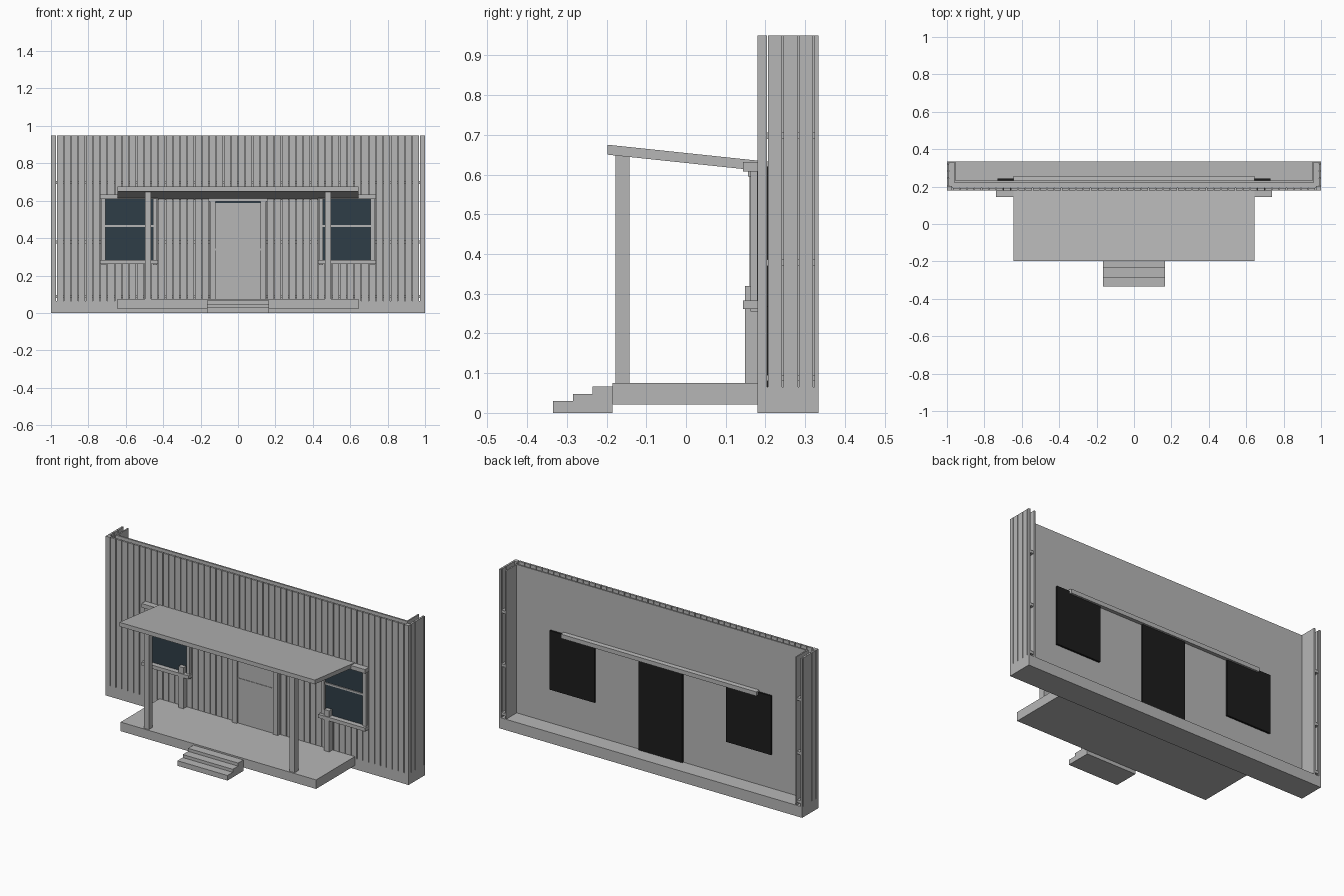
import bpy, bmesh

if "Cube" in bpy.data.objects:
    bpy.data.objects.remove(bpy.data.objects["Cube"])


def material(name, rgb):
    m = bpy.data.materials.new(name)
    m.diffuse_color = (*rgb, 1)
    m.use_nodes = True
    m.node_tree.nodes["Principled BSDF"].inputs["Base Color"].default_value = m.diffuse_color
    return m


GREY = material("grey", (0.47, 0.47, 0.47))
GLASS = material("dark_glass", (0.028, 0.047, 0.063))
BLACK = material("black", (0.012, 0.012, 0.012))


def boxes(name, spans, mat=GREY):
    """One object made of boxes given as (x0, x1, y0, y1, z0, z1)."""
    bm = bmesh.new()
    for x0, x1, y0, y1, z0, z1 in spans:
        for v in bmesh.ops.create_cube(bm, size=1)["verts"]:
            v.co = (x1 if v.co.x > 0 else x0,
                    y1 if v.co.y > 0 else y0,
                    z1 if v.co.z > 0 else z0)
    return finish(name, bm, mat)


def finish(name, bm, mat):
    bmesh.ops.recalc_face_normals(bm, faces=bm.faces)
    me = bpy.data.meshes.new(name)
    bm.to_mesh(me)
    bm.free()
    me.materials.append(mat)
    ob = bpy.data.objects.new(name, me)
    bpy.context.collection.objects.link(ob)
    return ob


def both(spans):
    """Add the left-right mirror of every box."""
    return spans + [(-b, -a, *rest) for a, b, *rest in spans]


def extrude_profile(name, yz, x0, x1, mat=GREY):
    bm = bmesh.new()
    f = bm.faces.new([bm.verts.new((x0, y, z)) for y, z in yz])
    ex = bmesh.ops.extrude_face_region(bm, geom=[f])["geom"]
    for v in ex:
        if isinstance(v, bmesh.types.BMVert):
            v.co.x = x1
    return finish(name, bm, mat)


BASE, TOP = 0.065, 0.95
FRONT, BACK = 0.18, 0.333
GAP = 0.004

# Foundation and the flat inner panels
boxes("foundation", [(-1, 1, FRONT, BACK, 0, BASE)])
boxes("inner_wall", [(-0.955, 0.955, 0.222, 0.232, BASE, TOP)])
boxes("inner_side_panels", both([(0.955, 0.963, 0.222, BACK, BASE, TOP)]))

# Vertical cladding planks on the front and the two short returns
pitch = 1.94 / 50
boxes("front_planks", [(-0.97 + i * pitch + GAP / 2, -0.97 + (i + 1) * pitch - GAP / 2,
                        FRONT, 0.192, BASE, TOP) for i in range(50)])
side = []
for a, b in [(0.207, 0.242), (0.245, 0.282), (0.285, 0.32), (0.323, BACK)]:
    side.append((0.988, 1, a, b, BASE, TOP))
boxes("side_planks", both(side))
boxes("corner_boards", both([(0.972, 1, FRONT, 0.204, BASE, TOP)]))

# Battens joining planks and inner panels
rails = [0.08, 0.37, 0.69]
boxes("front_battens", [(-0.975, 0.975, 0.192, 0.222, z, z + 0.016) for z in rails])
boxes("side_battens", both([(0.963, 0.988, 0.2, 0.328, z, z + 0.016) for z in rails]))

# Porch deck, steps, posts and sloping roof
boxes("porch_deck", [(-0.645, 0.645, -0.185, FRONT, 0.021, 0.075)])
extrude_profile("steps", [(-0.335, 0), (-0.335, 0.03), (-0.285, 0.03), (-0.285, 0.048),
                          (-0.235, 0.048), (-0.235, 0.066), (-0.185, 0.066), (-0.185, 0)],
                -0.165, 0.165)
boxes("porch_posts", both([(0.465, 0.498, -0.177, -0.142, 0.075, 0.648)]))
boxes("short_wall_posts", both([(0.465, 0.498, 0.148, FRONT, 0.075, 0.32)]))
extrude_profile("porch_roof", [(-0.197, 0.675), (0.257, 0.627), (0.257, 0.602), (-0.197, 0.65)],
                -0.645, 0.645)

# Windows: black backing box, glass, stiles, middle rail, sill and lintel
boxes("window_boxes", both([(0.435, 0.73, 0.179, 0.243, 0.268, 0.62)]), BLACK)
boxes("window_glass", both([(0.45, 0.715, 0.174, 0.179, 0.275, 0.615)]), GLASS)
boxes("window_stiles", both([(0.433, 0.455, 0.162, FRONT, 0.255, 0.625),
                             (0.708, 0.73, 0.162, FRONT, 0.255, 0.625)]))
boxes("window_rails", both([(0.455, 0.708, 0.168, 0.178, 0.46, 0.471)]))
boxes("window_sills", both([(0.428, 0.738, 0.144, FRONT, 0.262, 0.283)]))
boxes("window_lintels", both([(0.428, 0.738, 0.144, FRONT, 0.608, 0.632)]))

# Door: black backing box, glass strip, two panels, frame
boxes("door_box", [(-0.145, 0.145, 0.179, 0.243, BASE, 0.61)], BLACK)
boxes("door_glass", [(-0.125, 0.125, 0.175, 0.179, 0.075, 0.6)], GLASS)
boxes("door_panels", [(-0.12, 0.12, 0.17, 0.176, 0.075, 0.334),
                      (-0.12, 0.12, 0.17, 0.176, 0.345, 0.589),
                      (-0.12, 0.12, 0.167, 0.176, 0.334, 0.345)])
boxes("door_frame", both([(0.12, 0.15, 0.16, FRONT, 0.075, 0.595)])
      + [(-0.158, 0.158, 0.156, FRONT, 0.595, 0.612)])
